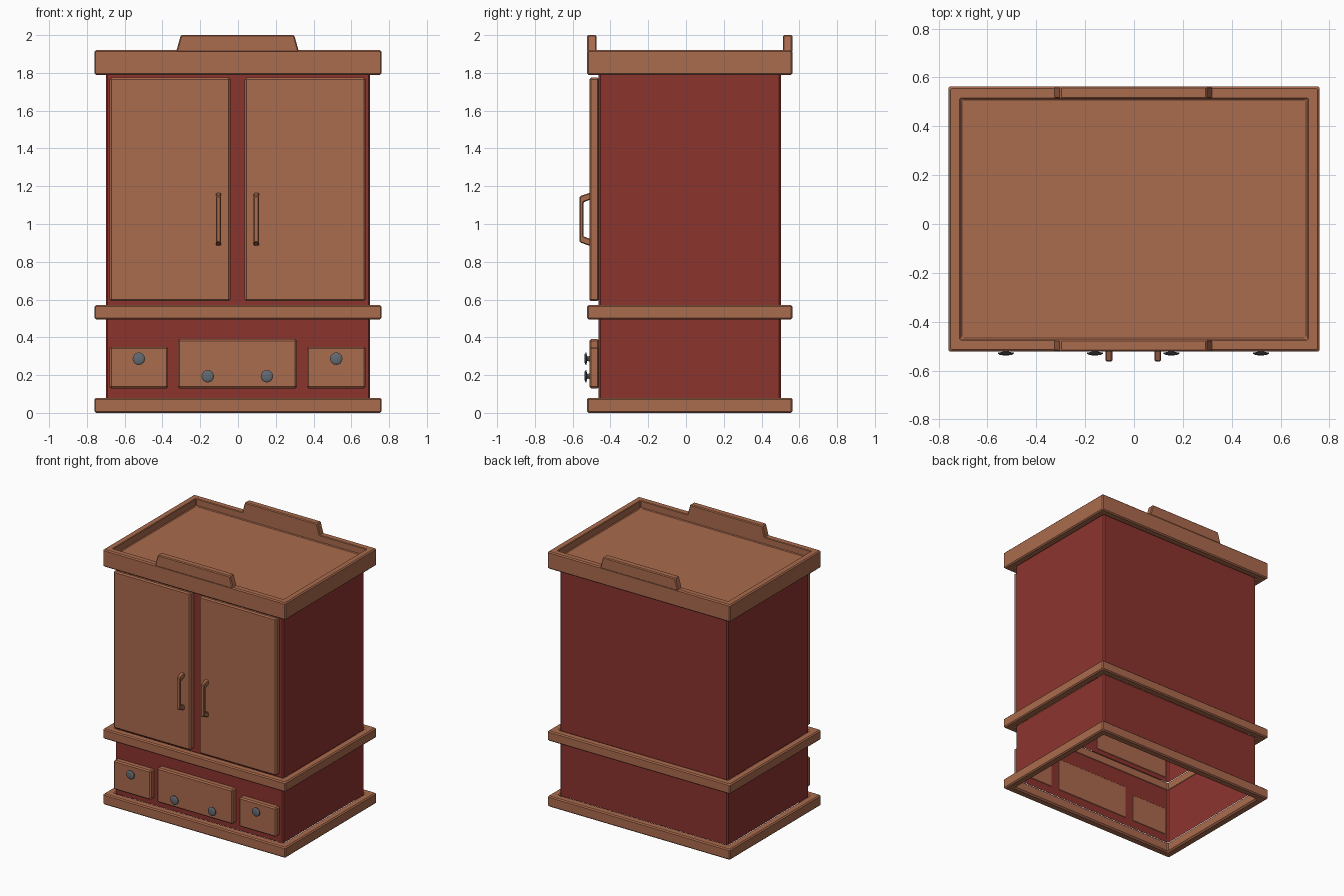
import bpy, bmesh, math

if "Cube" in bpy.data.objects:
    bpy.data.objects.remove(bpy.data.objects["Cube"])


def material(name, rgb):
    m = bpy.data.materials.new(name)
    m.diffuse_color = (*rgb, 1)
    m.use_nodes = True
    m.node_tree.nodes["Principled BSDF"].inputs["Base Color"].default_value = m.diffuse_color
    return m


WOOD = material("warm_brown_wood", (0.402, 0.145, 0.075))
RED = material("dark_red_panel", (0.262, 0.034, 0.027))
METAL = material("grey_metal", (0.127, 0.145, 0.165))


def finish(name, bm, mat, bevel=0):
    bmesh.ops.recalc_face_normals(bm, faces=bm.faces)
    me = bpy.data.meshes.new(name)
    bm.to_mesh(me)
    bm.free()
    me.materials.append(mat)
    ob = bpy.data.objects.new(name, me)
    bpy.context.collection.objects.link(ob)
    if bevel:
        mod = ob.modifiers.new("bevel", "BEVEL")
        mod.width = bevel
        mod.segments = 1
    return ob


def loft(name, rings, mat, closed=False, cap_start=False, cap_end=False):
    """Skin a list of equal-length point rings."""
    bm = bmesh.new()
    vs = [[bm.verts.new(p) for p in r] for r in rings]
    n = len(vs[0])
    for k in range(len(vs) - (0 if closed else 1)):
        a, b = vs[k], vs[(k + 1) % len(vs)]
        for i in range(n):
            j = (i + 1) % n
            bm.faces.new((a[i], a[j], b[j], b[i]))
    if cap_start:
        bm.faces.new(vs[0])
    if cap_end:
        bm.faces.new(vs[-1])
    return finish(name, bm, mat)


X, Y0, Y1 = 0.76, -0.523, 0.563      # outer footprint of the mouldings


def rect(d, z, c=0.006):
    """Footprint rectangle inset by d with small corner chamfers c."""
    x, a, b = X - d, Y0 + d, Y1 - d
    return [(x - c, a, z), (x, a + c, z), (x, b - c, z), (x - c, b, z),
            (c - x, b, z), (-x, b - c, z), (-x, a + c, z), (c - x, a, z)]


def prism(name, pts, axis, lo, hi, mat, bevel=0):
    """Extrude a 2D outline along x (y,z points) or y (x,z points)."""
    bm = bmesh.new()
    put = (lambda p, t: (t, p[0], p[1])) if axis == "x" else (lambda p, t: (p[0], t, p[1]))
    a = [bm.verts.new(put(p, lo)) for p in pts]
    b = [bm.verts.new(put(p, hi)) for p in pts]
    bm.faces.new(a)
    bm.faces.new(b[::-1])
    for i in range(len(pts)):
        j = (i + 1) % len(pts)
        bm.faces.new((a[i], a[j], b[j], b[i]))
    return finish(name, bm, mat, bevel)


# hollow red carcass, open at the bottom
for name, z0, z1 in (("lower_body", 0.075, 0.5), ("upper_body", 0.565, 1.8)):
    loft(name, [rect(0.06, z0, 0.01), rect(0.06, z1, 0.01)], RED)

# base and waist mouldings
e = 0.008
for name, z0, z1 in (("base_moulding", 0.0, 0.08), ("waist_moulding", 0.495, 0.57)):
    prof = [(0.061, z0 + 0.01), (0.05, z0), (e, z0), (0, z0 + e), (0, z1 - e),
            (e, z1), (0.05, z1), (0.061, z1 - 0.01)]
    loft(name, [rect(d, z) for d, z in prof], WOOD, closed=True)

# cornice with the recessed top
prof = [(0.061, 1.80), (0.05, 1.79), (e, 1.79), (0, 1.79 + e), (0, 1.92 - e),
        (e, 1.92), (0.046, 1.92), (0.05, 1.916), (0.05, 1.87), (0.056, 1.865)]
loft("cornice", [rect(d, z) for d, z in prof], WOOD, cap_end=True)

# raised crests on the front and back of the cornice
crest = [(-0.328, 1.91), (0.323, 1.91), (0.298, 2.0), (-0.303, 2.0)]
for name, lo in (("front_crest", Y0), ("back_crest", Y1 - 0.05)):
    prism(name, crest, "y", lo, lo + 0.05, WOOD, 0.006)

# doors and drawer fronts: x range, z range
fronts = {
    "left_door": (-0.68, -0.04, 0.592, 1.775), "right_door": (0.035, 0.675, 0.592, 1.775),
    "left_drawer": (-0.68, -0.37, 0.13, 0.35), "middle_drawer": (-0.318, 0.312, 0.13, 0.39),
    "right_drawer": (0.365, 0.675, 0.13, 0.35),
}
for name, (x0, x1, z0, z1) in fronts.items():
    prism(name, [(x0, z0), (x1, z0), (x1, z1), (x0, z1)], "y", -0.512, -0.46, WOOD, 0.009)

# bracket door handles
outline = [(-0.505, 0.883), (-0.563, 0.903), (-0.563, 1.147), (-0.505, 1.167),
           (-0.505, 1.13), (-0.543, 1.115), (-0.543, 0.935), (-0.505, 0.92)]
for name, x in (("left_handle", -0.103), ("right_handle", 0.097)):
    prism(name, outline, "x", x - 0.014, x + 0.014, WOOD, 0.005)

# turned drawer knobs
knob = [(0.018, -0.508), (0.012, -0.518), (0.014, -0.524), (0.033, -0.527),
        (0.033, -0.531), (0.024, -0.536), (0.010, -0.538)]
for i, (x, z) in enumerate(((-0.525, 0.287), (-0.16, 0.194), (0.153, 0.194), (0.52, 0.287))):
    rings = [[(x + r * math.cos(t * math.pi / 8), y, z + r * math.sin(t * math.pi / 8))
              for t in range(16)] for r, y in knob]
    loft(f"drawer_knob_{i + 1}", rings, METAL, cap_start=True, cap_end=True)
